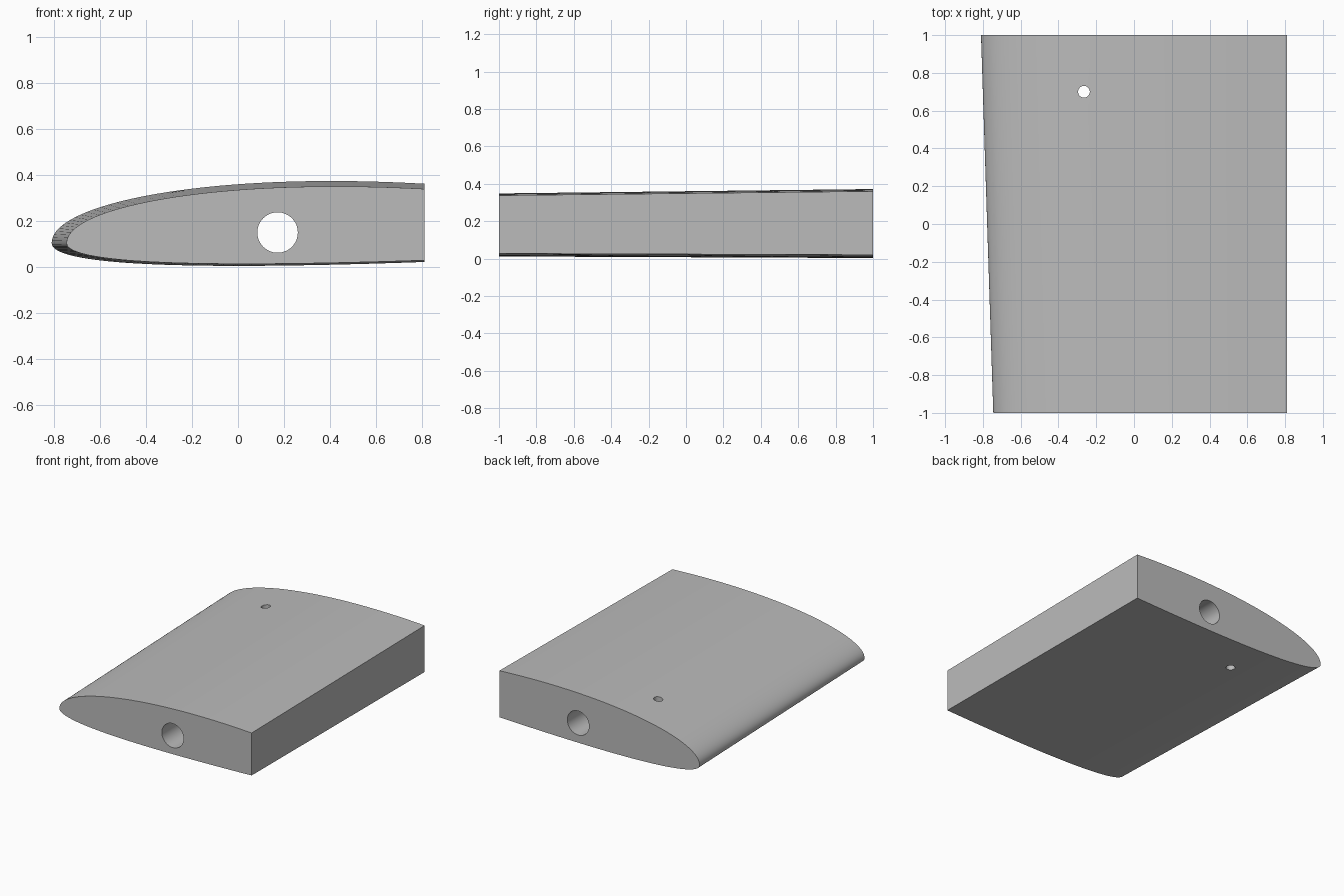
import bpy, bmesh, math
from mathutils import Matrix

cube = bpy.data.objects.get("Cube")
if cube:
    bpy.data.objects.remove(cube, do_unlink=True)

# Single plain grey
grey = bpy.data.materials.new("light_grey")
grey.use_nodes = True
colour = (0.5, 0.5, 0.5, 1)
grey.diffuse_color = colour
grey.node_tree.nodes["Principled BSDF"].inputs["Base Color"].default_value = colour

STEPS = 36
TRAIL_X = 0.81
NOSE_Z = 0.102


def upper(t):
    return 0.476 * math.sqrt(t) - 0.105 * t - 0.113 * t * t


def lower(t):
    return -0.28 * math.sqrt(t) + 0.198 * t


def section(bm, y, nose_x, thickness):
    """Closed aerofoil loop, cut square at the trailing side."""
    ts = [(i / STEPS) ** 2 for i in range(STEPS + 1)]
    outline = [(t, upper(t)) for t in reversed(ts)] + [(t, lower(t)) for t in ts[1:]]
    return [bm.verts.new((nose_x + t * (TRAIL_X - nose_x), y, NOSE_Z + h * thickness))
            for t, h in outline]


def add_object(name, bm):
    bmesh.ops.recalc_face_normals(bm, faces=bm.faces)
    mesh = bpy.data.meshes.new(name)
    bm.to_mesh(mesh)
    bm.free()
    mesh.materials.append(grey)
    obj = bpy.data.objects.new(name, mesh)
    bpy.context.scene.collection.objects.link(obj)
    return obj


def cutter(name, radius, matrix):
    bm = bmesh.new()
    bmesh.ops.create_cone(bm, cap_ends=True, segments=48, radius1=radius,
                          radius2=radius, depth=3, matrix=matrix)
    obj = add_object(name, bm)
    obj.hide_render = True
    return obj


# Tapered wing body lofted between two sections
bm = bmesh.new()
front = section(bm, -1, -0.745, 0.913)
back = section(bm, 1, -0.81, 1)
for i in range(len(front)):
    j = (i + 1) % len(front)
    bm.faces.new((front[i], front[j], back[j], back[i]))
bm.faces.new(front)
bm.faces.new(back)
wing = add_object("wing_section", bm)

# Spar bore along the span and a small pin hole through the skin
cutters = [
    cutter("spar_bore_cutter", 0.088,
           Matrix.Translation((0.172, 0, 0.148)) @ Matrix.Rotation(math.pi / 2, 4, "X")),
    cutter("pin_hole_cutter", 0.031, Matrix.Translation((-0.265, 0.7, 0))),
]
bpy.context.view_layer.objects.active = wing
for tool in cutters:
    mod = wing.modifiers.new(tool.name, "BOOLEAN")
    mod.operation = "DIFFERENCE"
    mod.solver = "EXACT"
    mod.object = tool
    bpy.ops.object.modifier_apply(modifier=mod.name)
for tool in cutters:
    bpy.data.objects.remove(tool, do_unlink=True)

bpy.ops.object.select_all(action="DESELECT")
wing.select_set(True)
bpy.ops.object.shade_smooth_by_angle(angle=math.radians(30))
